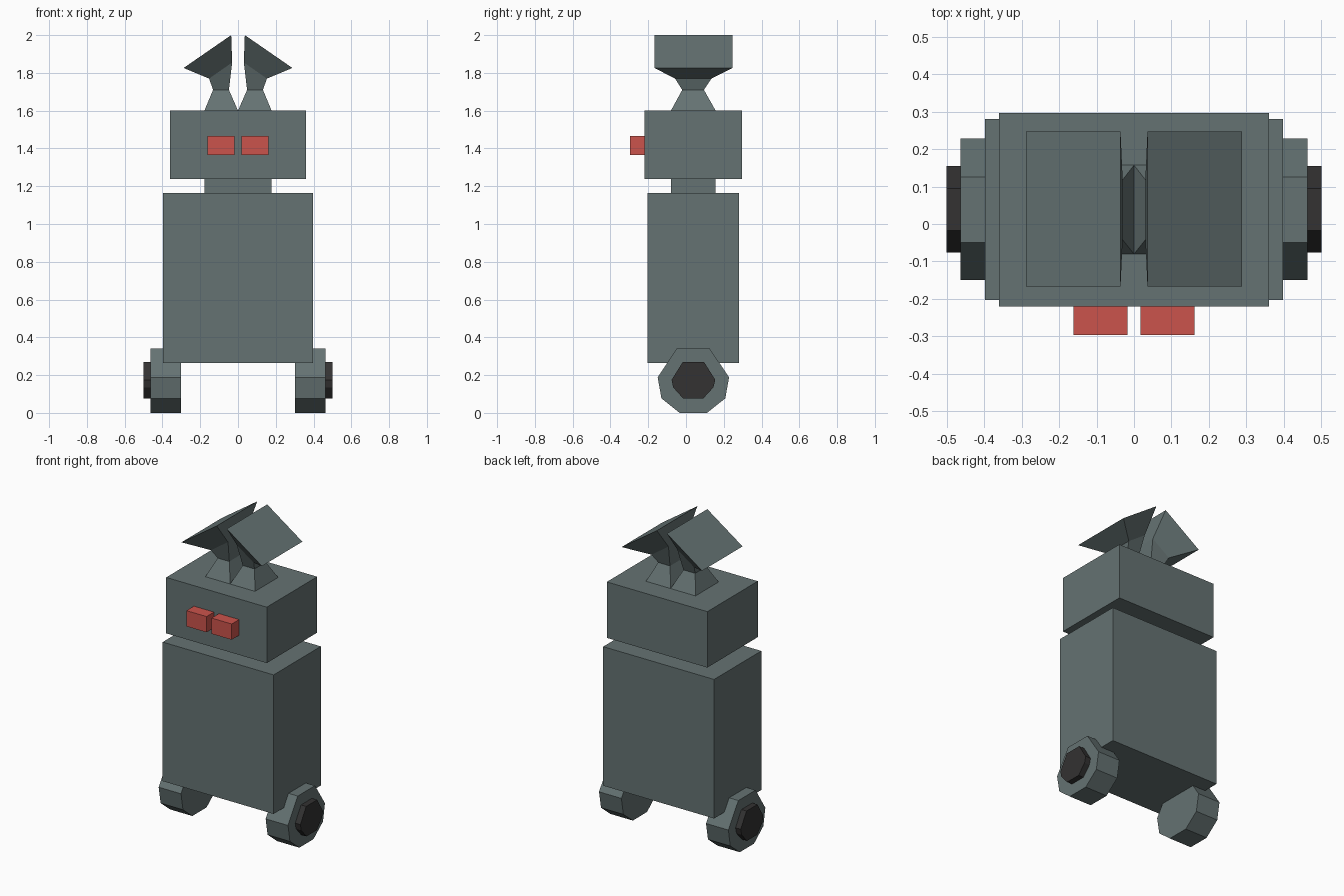
import bpy
import bmesh

cube = bpy.data.objects.get("Cube")
if cube:
    bpy.data.objects.remove(cube, do_unlink=True)


def material(name, rgb):
    m = bpy.data.materials.new(name)
    m.use_nodes = True
    color = (*rgb, 1.0)
    m.diffuse_color = color
    m.node_tree.nodes["Principled BSDF"].inputs["Base Color"].default_value = color
    return m


GREY = material("slate_grey", (0.13, 0.17, 0.17))
RED = material("eye_red", (0.60, 0.087, 0.072))
BLACK = material("hub_black", (0.033, 0.032, 0.032))


def loft(name, loops, mat):
    """Skin a stack of matching point loops and cap both ends."""
    bm = bmesh.new()
    rings = [[bm.verts.new(p) for p in loop] for loop in loops]
    n = len(rings[0])
    for a, b in zip(rings, rings[1:]):
        for i in range(n):
            j = (i + 1) % n
            bm.faces.new((a[i], a[j], b[j], b[i]))
    bm.faces.new(rings[0][::-1])
    bm.faces.new(rings[-1])
    bmesh.ops.recalc_face_normals(bm, faces=bm.faces)
    mesh = bpy.data.meshes.new(name)
    bm.to_mesh(mesh)
    bm.free()
    mesh.materials.append(mat)
    obj = bpy.data.objects.new(name, mesh)
    bpy.context.collection.objects.link(obj)
    return obj


def box(name, x, y, z, mat):
    """Box from (min, max) pairs."""
    loops = [[(x[0], y[0], h), (x[1], y[0], h), (x[1], y[1], h), (x[0], y[1], h)]
             for h in z]
    return loft(name, loops, mat)


def disc(name, outline, x0, x1, mat):
    """Side-view outline (y, z) extruded along x."""
    return loft(name, [[(x, y, z) for y, z in outline] for x in (x0, x1)], mat)


# Torso, neck and head
box("torso", (-0.397, 0.397), (-0.203, 0.28), (0.265, 1.165), GREY)
box("neck", (-0.178, 0.178), (-0.08, 0.157), (1.165, 1.238), GREY)
box("head", (-0.36, 0.36), (-0.22, 0.296), (1.238, 1.6), GREY)

# Eight-sided wheel and hub outlines
WHEEL = [(-0.05, 0.34), (0.126, 0.34), (0.228, 0.188), (0.208, 0.077),
         (0.111, 0.0), (-0.034, 0.0), (-0.13, 0.077), (-0.15, 0.188)]
HUB = [(-0.017, 0.27), (0.095, 0.27), (0.155, 0.175), (0.145, 0.135),
       (0.09, 0.075), (-0.014, 0.075), (-0.068, 0.135), (-0.076, 0.175)]

# Ear sections: inner (x, z), outer (x, z), (y min, y max)
EAR = [((0.0, 1.6), (0.178, 1.6), (-0.08, 0.157)),
       ((0.048, 1.71), (0.132, 1.71), (-0.02, 0.095)),
       ((0.031, 1.855), (0.153, 1.77), (-0.058, 0.135)),
       ((0.036, 2.0), (0.288, 1.826), (-0.167, 0.247))]

# Paired parts
for side, s in (("left", 1), ("right", -1)):
    disc(f"{side}_wheel", WHEEL, s * 0.303, s * 0.463, GREY)
    disc(f"{side}_hub", HUB, s * 0.463, s * 0.5, BLACK)
    box(f"{side}_eye", (s * 0.018, s * 0.162), (-0.296, -0.22), (1.365, 1.467), RED)
    loops = [[(s * a[0], y[0], a[1]), (s * b[0], y[0], b[1]),
              (s * b[0], y[1], b[1]), (s * a[0], y[1], a[1])] for a, b, y in EAR]
    loft(f"{side}_ear", loops, GREY)
